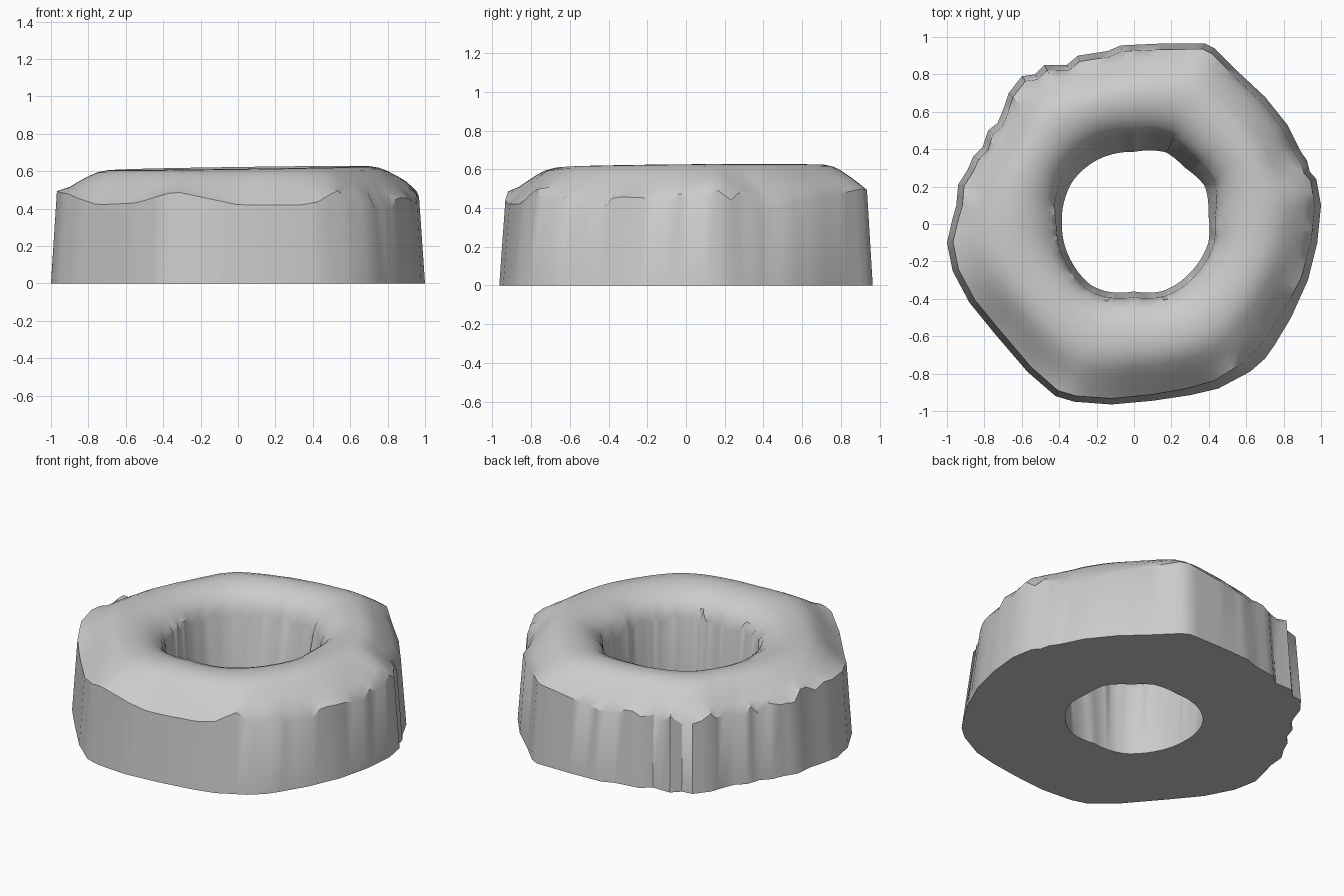
import bpy
import bmesh
import math
import random
from mathutils import Vector

random.seed(4)
if "Cube" in bpy.data.objects:
    bpy.data.objects.remove(bpy.data.objects["Cube"])

# Ground outline of the worn six-sided ring, counter-clockwise
OUTLINE = [
    (1.0, .1), (.975, .24), (.94, .28), (.925, .34), (.89, .39), (.87, .43), (.82, .53),
    (.70, .68), (.55, .82), (.43, .94), (.38, .965), (.15, .965), (-.07, .955),
    (-.14, .925), (-.30, .90), (-.36, .85), (-.48, .85), (-.53, .80), (-.60, .79),
    (-.67, .70), (-.70, .61), (-.73, .54), (-.78, .50), (-.81, .41), (-.86, .36),
    (-.89, .29), (-.94, .21), (-.95, .10), (-.97, .03), (-1.0, -.10), (-.97, -.25),
    (-.88, -.42), (-.75, -.58), (-.57, -.79), (-.42, -.92), (-.32, -.95), (-.12, -.965),
    (.10, -.945), (.30, -.915), (.45, -.88), (.62, -.79), (.70, -.72), (.75, -.65),
    (.84, -.50), (.93, -.30), (.98, -.10)]

# Height of the shoulder where wall meets rounded top: (degrees, z)
SHOULDER = [
    (-180, .50), (-162, .48), (-145, .42), (-125, .43), (-110, .49), (-90, .42),
    (-68, .42), (-53, .47), (-38, .43), (-24, .42), (0, .45), (10, .50), (22, .41),
    (34, .42), (66, .50), (95, .43), (120, .45), (150, .44), (180, .50)]

# Bore radius at the ground: (degrees, radius)
BORE = [
    (-180, .385), (-149, .39), (-124, .40), (-113, .39), (-90, .36), (-67, .39),
    (-34, .40), (-14, .41), (7, .40), (28, .43), (48, .405), (66, .42), (90, .385),
    (120, .395), (145, .40), (180, .385)]

# Outer slope: (fraction from bore edge to shoulder, share of rise to the crest)
PEAK = .618
SLOPE = [(.9, .27), (.8, .53), (.7, .76), (.62, .9), (.52, .98)]
# Inner roll: (fraction, z)
ROLL = [(.40, .617), (.28, .606), (.18, .585), (.10, .556), (.04, .523)]


def lookup(table, x):
    for (a, u), (b, v) in zip(table, table[1:]):
        if a <= x <= b:
            return u + (v - u) * (x - a) / (b - a)
    return table[-1][1]


# Split long outline edges into even columns
columns = []
for i, p in enumerate(OUTLINE):
    a, b = Vector(p), Vector(OUTLINE[(i + 1) % len(OUTLINE)])
    n = max(1, round((b - a).length / .06))
    columns += [a.lerp(b, k / n) for k in range(n)]
N = len(columns)
radii = [p.length for p in columns]

bm = bmesh.new()
base, shoulder, bore_top, bore_base = [], [], [], []
top = [[] for _ in SLOPE + ROLL]
for i, p in enumerate(columns):
    ang = math.atan2(p.y, p.x)
    deg = math.degrees(ang)
    d = Vector((math.cos(ang), math.sin(ang)))
    base.append((p.x, p.y, 0))

    # Wall leans in a little more at the front right; its top edge is jagged
    inset = .032 + .03 * math.exp(-((deg + 45) / 22) ** 2)
    toothed = -60 < deg < 32 or deg > 100
    s = p - d * inset
    sz = lookup(SHOULDER, deg)
    jag = random.uniform(-.035, .035) if toothed else 0
    shoulder.append((s.x, s.y, sz + jag))

    # Bore flares upwards, most at the back, to a jagged edge
    r = lookup(BORE, deg)
    edge = d * (r + .03 + .06 * max(0, d.y))
    bore_base.append((d.x * r, d.y * r, 0))
    bore_top.append((edge.x, edge.y, .48 + random.uniform(-.05, .03)))

    # Rounded top follows a smoothed outline
    rim = d * (sum(radii[(i + k) % N] for k in range(-2, 3)) / 5 - inset)
    profile = [(t, sz + (PEAK - sz) * f) for t, f in SLOPE] + ROLL
    for points, (t, z) in zip(top, profile):
        q = edge.lerp(rim, t)
        points.append((q.x, q.y, z + .014 * q.x + .008 * q.y))

# Skin the rings; the last pair closes the flat underside
rings = [[bm.verts.new(p) for p in points]
         for points in [base, shoulder, *top, bore_top, bore_base]]
for j, lower in enumerate(rings):
    upper = rings[(j + 1) % len(rings)]
    for i in range(N):
        k = (i + 1) % N
        bm.faces.new((lower[i], lower[k], upper[k], upper[i]))
bmesh.ops.recalc_face_normals(bm, faces=bm.faces)

mesh = bpy.data.meshes.new("ring_body")
bm.to_mesh(mesh)
bm.free()
body = bpy.data.objects.new("ring_body", mesh)
bpy.context.collection.objects.link(body)

# Plain grey
grey = bpy.data.materials.new("grey")
grey.use_nodes = True
colour = (.6, .6, .6, 1)
grey.diffuse_color = colour
grey.node_tree.nodes["Principled BSDF"].inputs["Base Color"].default_value = colour
mesh.materials.append(grey)

bpy.ops.object.select_all(action='DESELECT')
body.select_set(True)
bpy.context.view_layer.objects.active = body
bpy.ops.object.shade_smooth_by_angle(angle=math.radians(35))
